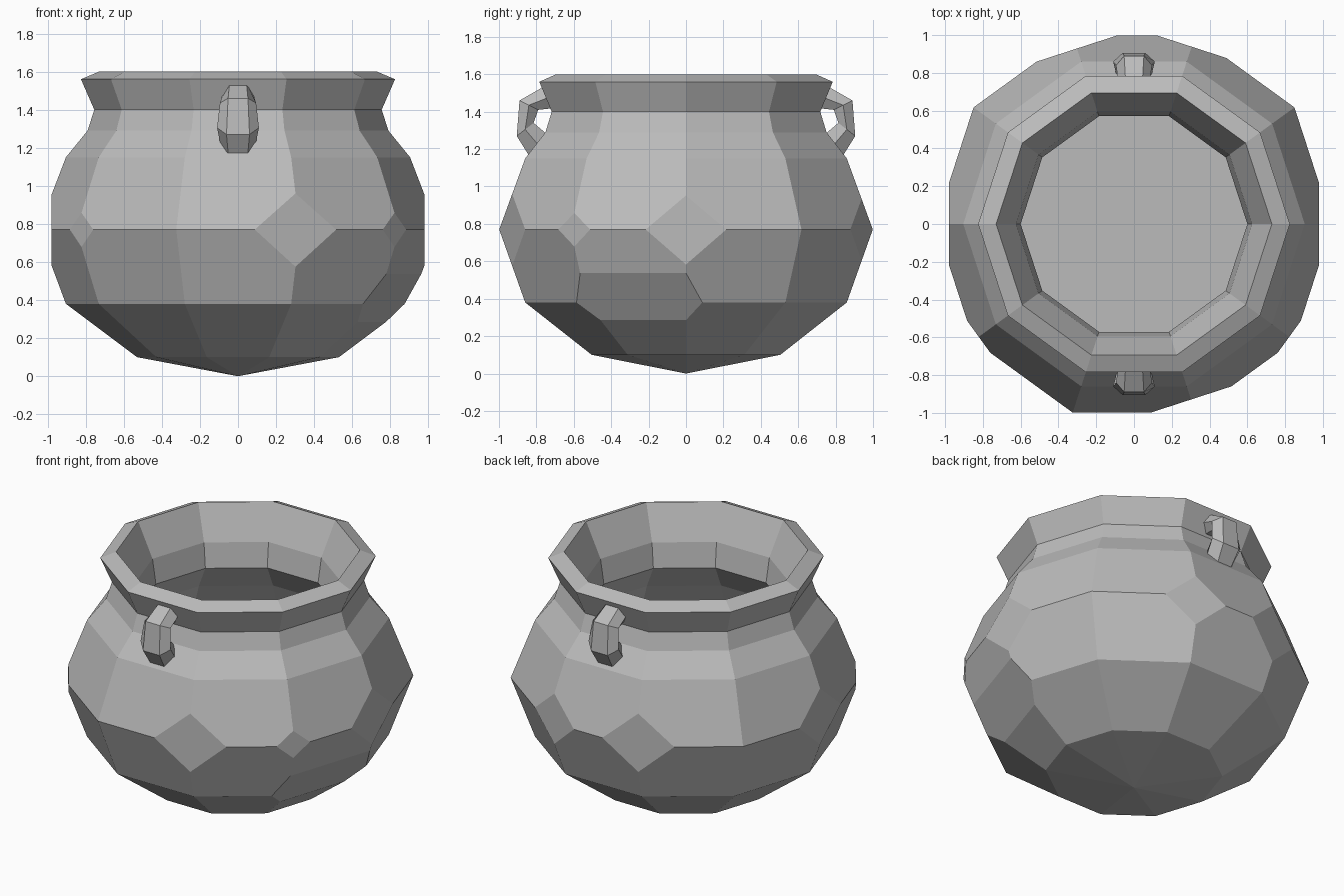
import bpy, bmesh
from math import sin, cos, radians
from mathutils import Vector

cube = bpy.data.objects.get("Cube")
if cube:
    bpy.data.objects.remove(cube)

iron = bpy.data.materials.new("grey iron")
iron.use_nodes = True
GREY = (0.5, 0.5, 0.5, 1)
iron.diffuse_color = GREY
iron.node_tree.nodes["Principled BSDF"].inputs["Base Color"].default_value = GREY
SIDES = 10


def finish(bm, name):
    bmesh.ops.recalc_face_normals(bm, faces=bm.faces)
    mesh = bpy.data.meshes.new(name)
    bm.to_mesh(mesh)
    bm.free()
    mesh.materials.append(iron)
    ob = bpy.data.objects.new(name, mesh)
    bpy.context.collection.objects.link(ob)
    return ob


def bridge(bm, loop_a, loop_b):
    n = len(loop_a)
    for i in range(n):
        j = (i + 1) % n
        bm.faces.new((loop_a[i], loop_a[j], loop_b[j], loop_b[i]))


def chip(bm, angle, tilt, dist):
    """Slice a flat facet off the outside of the pot."""
    a, t = radians(angle), radians(tilt)
    normal = Vector((cos(a) * cos(t), sin(a) * cos(t), sin(t)))
    geom = bm.verts[:] + bm.edges[:] + bm.faces[:]
    bmesh.ops.bisect_plane(bm, geom=geom, dist=1e-5, plane_co=normal * dist,
                           plane_no=normal, clear_outer=True)
    rim = [e for e in bm.edges if e.is_boundary]
    bmesh.ops.holes_fill(bm, edges=rim, sides=0)


# Pot: outer wall from the base up, over the rim and down to the inner floor
profile = [(0.53, 0.1), (0.904, 0.38), (1.05, 0.77), (0.904, 1.15), (0.79, 1.29),
           (0.755, 1.4), (0.825, 1.56), (0.73, 1.6), (0.625, 1.38), (0.6, 1.22),
           (0.72, 1.05), (0.86, 0.77), (0.75, 0.42), (0.6, 0.22)]
bm = bmesh.new()
rings = []
for r, z in profile:
    angles = [radians(360 / SIDES * k) for k in range(SIDES)]
    rings.append([bm.verts.new((r * cos(a), r * sin(a), z)) for a in angles])
for low, high in zip(rings, rings[1:]):
    bridge(bm, low, high)
base_tip = bm.verts.new((0, 0, 0))
for i in range(SIDES):
    bm.faces.new((base_tip, rings[0][(i + 1) % SIDES], rings[0][i]))
bm.faces.new(rings[-1])

# Hammered facets around the belly, and one dent low on the left side
for angle, dist in ((0, 0.98), (72, 0.987), (108, 0.977), (180, 0.98),
                    (216, 1.016), (288, 0.977), (324, 1.016)):
    chip(bm, angle, 0, dist)
chip(bm, -18, -35, 0.442)
finish(bm, "pot")

# Lug handles: six-sided section swept along outer and inner edges
stations = [((0.75, 1.54), (0.70, 1.42), 0.08), ((0.89, 1.46), (0.79, 1.41), 0.095),
            ((0.905, 1.27), (0.815, 1.34), 0.11), ((0.83, 1.15), (0.72, 1.26), 0.09)]
for side, name in ((-1, "front_handle"), (1, "back_handle")):
    bm = bmesh.new()
    loops = []
    for (yo, zo), (yi, zi), half in stations:
        ym, zm = (yo + yi) / 2, (zo + zi) / 2
        flat = half * 0.55
        section = [(-flat, yo, zo), (flat, yo, zo), (half, ym, zm),
                   (flat, yi, zi), (-flat, yi, zi), (-half, ym, zm)]
        loops.append([bm.verts.new((x, side * y, z)) for x, y, z in section])
    for a, b in zip(loops, loops[1:]):
        bridge(bm, a, b)
    bm.faces.new(loops[0])
    bm.faces.new(loops[-1])
    finish(bm, name)
